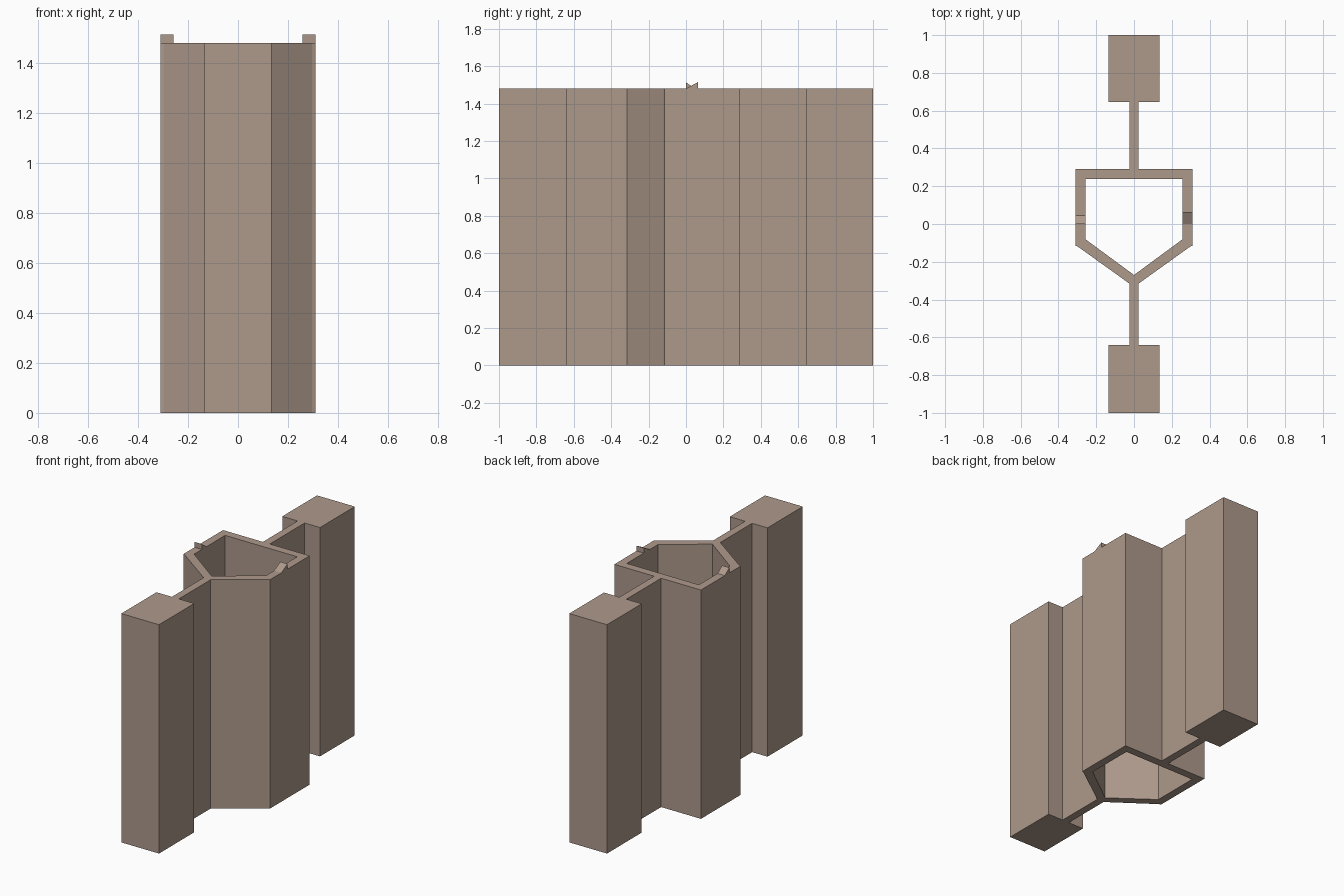
import bpy, bmesh
from mathutils import Vector

if "Cube" in bpy.data.objects:
    bpy.data.objects.remove(bpy.data.objects["Cube"])

HEIGHT = 1.48
mat = bpy.data.materials.new("warm_grey_brown")
mat.diffuse_color = (0.42, 0.32, 0.26, 1)
mat.use_nodes = True
mat.node_tree.nodes["Principled BSDF"].inputs["Base Color"].default_value = mat.diffuse_color


def extrude_profile(name, points, offset, open_seam=False):
    """Extrude a closed outline along offset; optionally drop faces on x = 0."""
    bm = bmesh.new()
    face = bm.faces.new([bm.verts.new(p) for p in points])
    res = bmesh.ops.extrude_face_region(bm, geom=[face], use_keep_orig=True)
    moved = [v for v in res["geom"] if isinstance(v, bmesh.types.BMVert)]
    bmesh.ops.translate(bm, verts=moved, vec=Vector(offset))
    bmesh.ops.recalc_face_normals(bm, faces=bm.faces[:])
    if open_seam:
        seam = [f for f in bm.faces if all(abs(v.co.x) < 1e-5 for v in f.verts)]
        bmesh.ops.delete(bm, geom=seam, context="FACES_ONLY")
    mesh = bpy.data.meshes.new(name)
    bm.to_mesh(mesh)
    bm.free()
    mesh.materials.append(mat)
    obj = bpy.data.objects.new(name, mesh)
    bpy.context.collection.objects.link(obj)
    return obj


# Wall section: right half of end blocks, webs and hollow five-sided shaft
half = [
    (0, 1), (0.135, 1), (0.135, 0.645), (0.025, 0.645), (0.025, 0.29),
    (0.31, 0.29), (0.31, -0.115), (0.297, -0.12), (0.025, -0.315),
    (0.025, -0.64), (0.135, -0.64), (0.135, -1), (0, -1),
    (0, -0.27), (0.258, -0.08), (0.258, 0.237), (0, 0.237),
]
wall = extrude_profile("hollow_wall", [(x, y, 0) for x, y in half],
                       (0, 0, HEIGHT), open_seam=True)
mirror = wall.modifiers.new("mirror", "MIRROR")
mirror.use_clip = True

# Small wedges on the shaft rim, sloping in opposite directions
TOP = 1.514
for name, x0, low_y, high_y in (("left_wedge", -0.31, 0.046, 0.0),
                                ("right_wedge", 0.258, 0.0, 0.063)):
    outline = [(x0, low_y, HEIGHT), (x0, high_y, HEIGHT), (x0, high_y, TOP)]
    extrude_profile(name, outline, (0.052, 0, 0))
